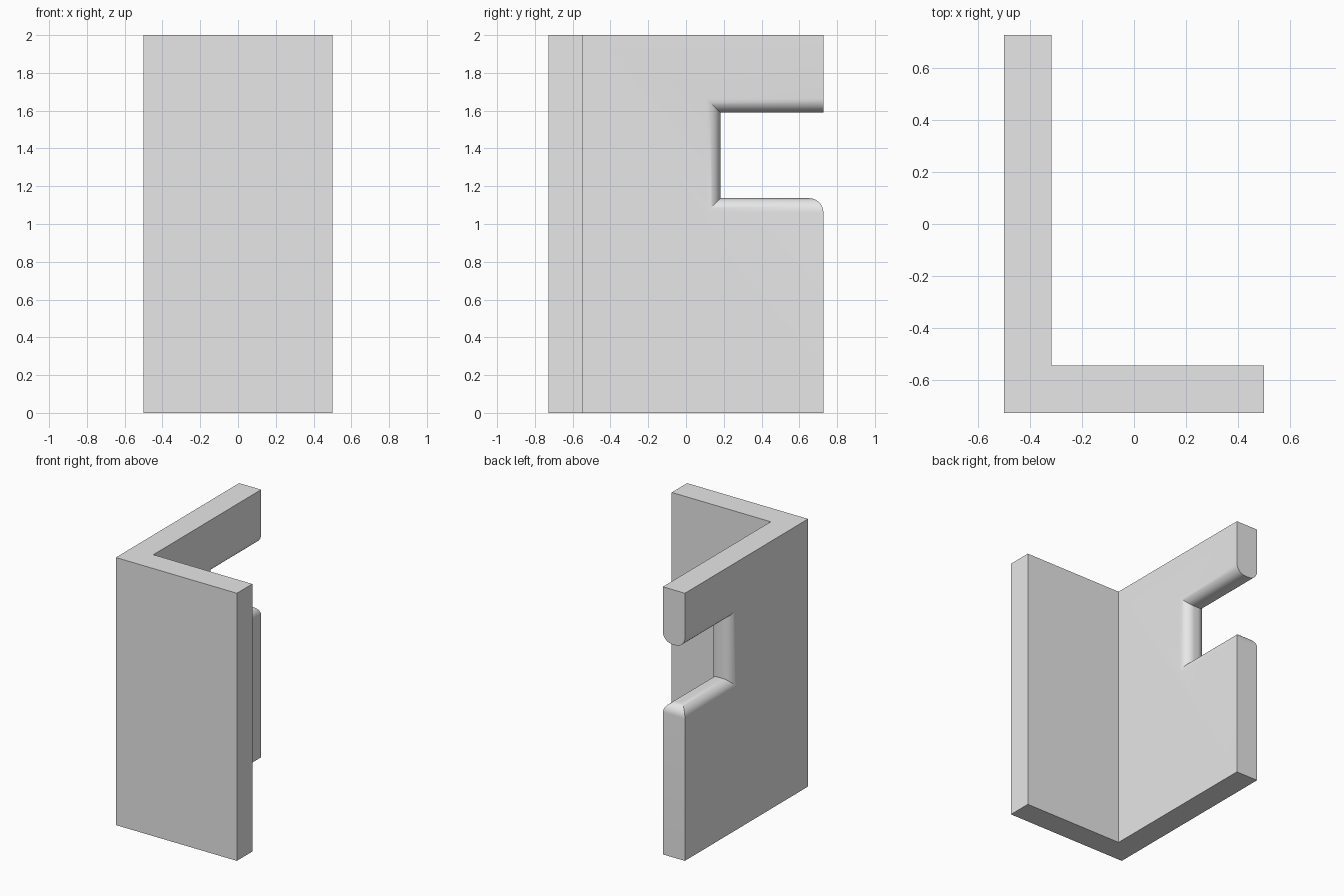
import bpy
import bmesh
import math

cube = bpy.data.objects.get("Cube")
if cube:
    bpy.data.objects.remove(cube, do_unlink=True)

U = 1 / 11                        # design unit
X0, X1 = -0.5, 0.5                # width
Y0, Y1 = -8 * U, 8 * U            # depth
H, T = 2.0, 2 * U                 # height and wall thickness
SLOT_Y, SLOT_LOW, SLOT_HIGH = 2 * U, 12.5 * U, 17.5 * U
R = 0.075                         # slot edge rounding
EPS = 1e-4


def near(a, b):
    return abs(a - b) < EPS


grey = bpy.data.materials.new("light_grey")
grey.use_nodes = True
colour = (0.8, 0.8, 0.8, 1)
grey.diffuse_color = colour
grey.node_tree.nodes["Principled BSDF"].inputs["Base Color"].default_value = colour

# Side wall: slotted profile extruded to its thickness
bm = bmesh.new()
profile = [(Y0, 0), (Y1, 0), (Y1, SLOT_LOW), (SLOT_Y, SLOT_LOW),
           (SLOT_Y, SLOT_HIGH), (Y1, SLOT_HIGH), (Y1, H), (Y0, H)]
face = bm.faces.new([bm.verts.new((X0, y, z)) for y, z in profile])
ext = bmesh.ops.extrude_face_region(bm, geom=[face])
verts = [g for g in ext["geom"] if isinstance(g, bmesh.types.BMVert)]
bmesh.ops.translate(bm, verts=verts, vec=(T, 0, 0))
bmesh.ops.recalc_face_normals(bm, faces=bm.faces[:])

# Front plate: pulled out of the front strip of the wall's inner face
bmesh.ops.bisect_plane(bm, geom=bm.verts[:] + bm.edges[:] + bm.faces[:],
                       plane_co=(0, Y0 + T, 0), plane_no=(0, 1, 0))
strip = [f for f in bm.faces
         if all(near(v.co.x, X0 + T) and v.co.y < Y0 + T + EPS for v in f.verts)]
ext = bmesh.ops.extrude_discrete_faces(bm, faces=strip)
verts = list({v for f in ext["faces"] for v in f.verts})
bmesh.ops.translate(bm, verts=verts, vec=(X1 - X0 - T, 0, 0))
bmesh.ops.remove_doubles(bm, verts=bm.verts[:], dist=EPS)
bmesh.ops.recalc_face_normals(bm, faces=bm.faces[:])
bmesh.ops.dissolve_limit(bm, angle_limit=math.radians(1),
                         verts=bm.verts[:], edges=bm.edges[:])


# Rounded slot rim, plus the outer end of its lower sill
def is_rim(edge):
    a, b = (v.co for v in edge.verts)
    if not all(SLOT_Y - EPS < p.y and SLOT_LOW - EPS < p.z < SLOT_HIGH + EPS
               for p in (a, b)):
        return False
    along_x = not near(a.x, b.x)
    sill_end = near(a.y, Y1) and near(a.z, SLOT_LOW)
    return sill_end if along_x else True


bmesh.ops.bevel(bm, geom=[e for e in bm.edges if is_rim(e)], offset=R,
                offset_type='OFFSET', segments=10, profile=0.5,
                affect='EDGES', clamp_overlap=False)
bmesh.ops.recalc_face_normals(bm, faces=bm.faces[:])

mesh = bpy.data.meshes.new("angle_bracket")
bm.to_mesh(mesh)
bm.free()
mesh.materials.append(grey)
bracket = bpy.data.objects.new("angle_bracket", mesh)
bpy.context.collection.objects.link(bracket)

# Smooth the rounding, keep the corners sharp
bpy.ops.object.select_all(action='DESELECT')
bracket.select_set(True)
bpy.context.view_layer.objects.active = bracket
bpy.ops.object.shade_smooth_by_angle(angle=math.radians(30))
